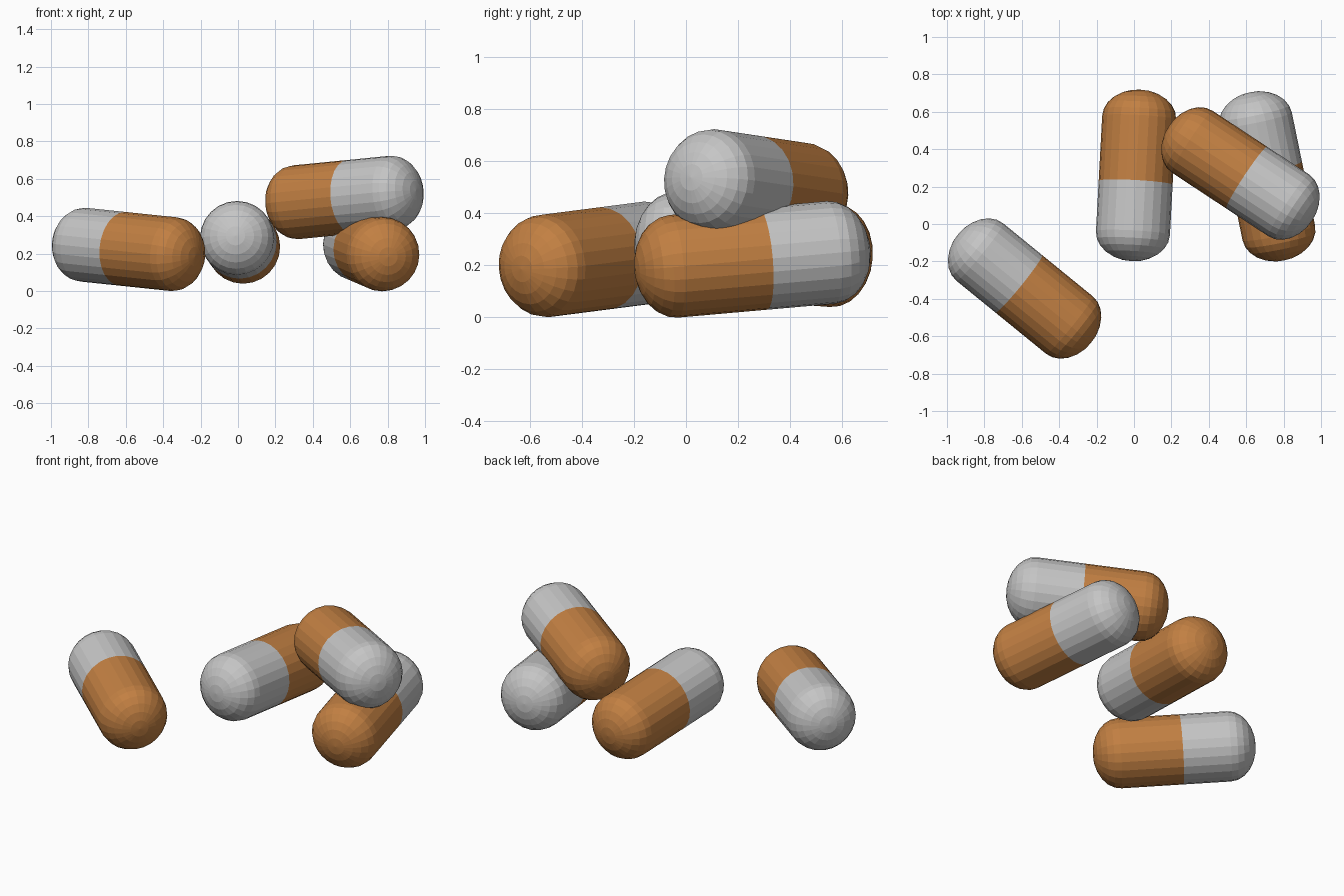
import bpy, bmesh, math
from mathutils import Vector

if "Cube" in bpy.data.objects:
    bpy.data.objects.remove(bpy.data.objects["Cube"])

RADIUS, HALF, CAP, SEAM = 0.198, 0.46, 0.15, 0.04
SIDES, STEPS = 24, 6


def material(name, rgb):
    m = bpy.data.materials.new(name)
    m.diffuse_color = (*rgb, 1)
    m.use_nodes = True
    m.node_tree.nodes["Principled BSDF"].inputs["Base Color"].default_value = m.diffuse_color
    return m


orange = material("orange_shell", (0.54, 0.215, 0.055))
grey = material("light_grey_shell", (0.56, 0.56, 0.56))


def profile():
    # (radius, height) from the orange end to the grey end, with the colour seam
    arc = [(RADIUS * math.sin(a), HALF - CAP + CAP * math.cos(a))
           for a in (math.pi / 2 * i / STEPS for i in range(1, STEPS + 1))]
    return [(r, -z) for r, z in arc] + [(RADIUS, SEAM)] + arc[::-1]


def capsule(name, centre, axis):
    # axis points from the orange end to the grey end
    bm = bmesh.new()
    rings = [[bm.verts.new((r * math.cos(t), r * math.sin(t), z))
              for t in (2 * math.pi * k / SIDES for k in range(SIDES))]
             for r, z in profile()]
    for low, high in zip(rings, rings[1:]):
        for k in range(SIDES):
            n = (k + 1) % SIDES
            bm.faces.new((low[k], low[n], high[n], high[k]))
    # rounded tips
    for ring, z in ((rings[0], -HALF), (rings[-1], HALF)):
        tip = bm.verts.new((0, 0, z))
        for k in range(SIDES):
            bm.faces.new((ring[k], ring[(k + 1) % SIDES], tip))
    bmesh.ops.recalc_face_normals(bm, faces=bm.faces)
    # grey half above the seam
    for f in bm.faces:
        f.material_index = int(f.calc_center_median().z > SEAM)
    me = bpy.data.meshes.new(name)
    bm.to_mesh(me)
    bm.free()
    me.materials.append(orange)
    me.materials.append(grey)
    ob = bpy.data.objects.new(name, me)
    ob.location = centre
    ob.rotation_mode = 'QUATERNION'
    ob.rotation_quaternion = Vector(axis).to_track_quat('Z', 'Y')
    bpy.context.collection.objects.link(ob)


capsule("left_capsule", (-0.585, -0.345, 0.222), (-0.43, 0.35, 0.045))
capsule("middle_capsule", (0.011, 0.26, 0.26), (-0.028, -0.52, 0.04))
capsule("leaning_capsule", (0.569, 0.27, 0.5), (0.455, -0.30, 0.045))
capsule("right_capsule", (0.712, 0.255, 0.222), (-0.105, 0.51, 0.045))
